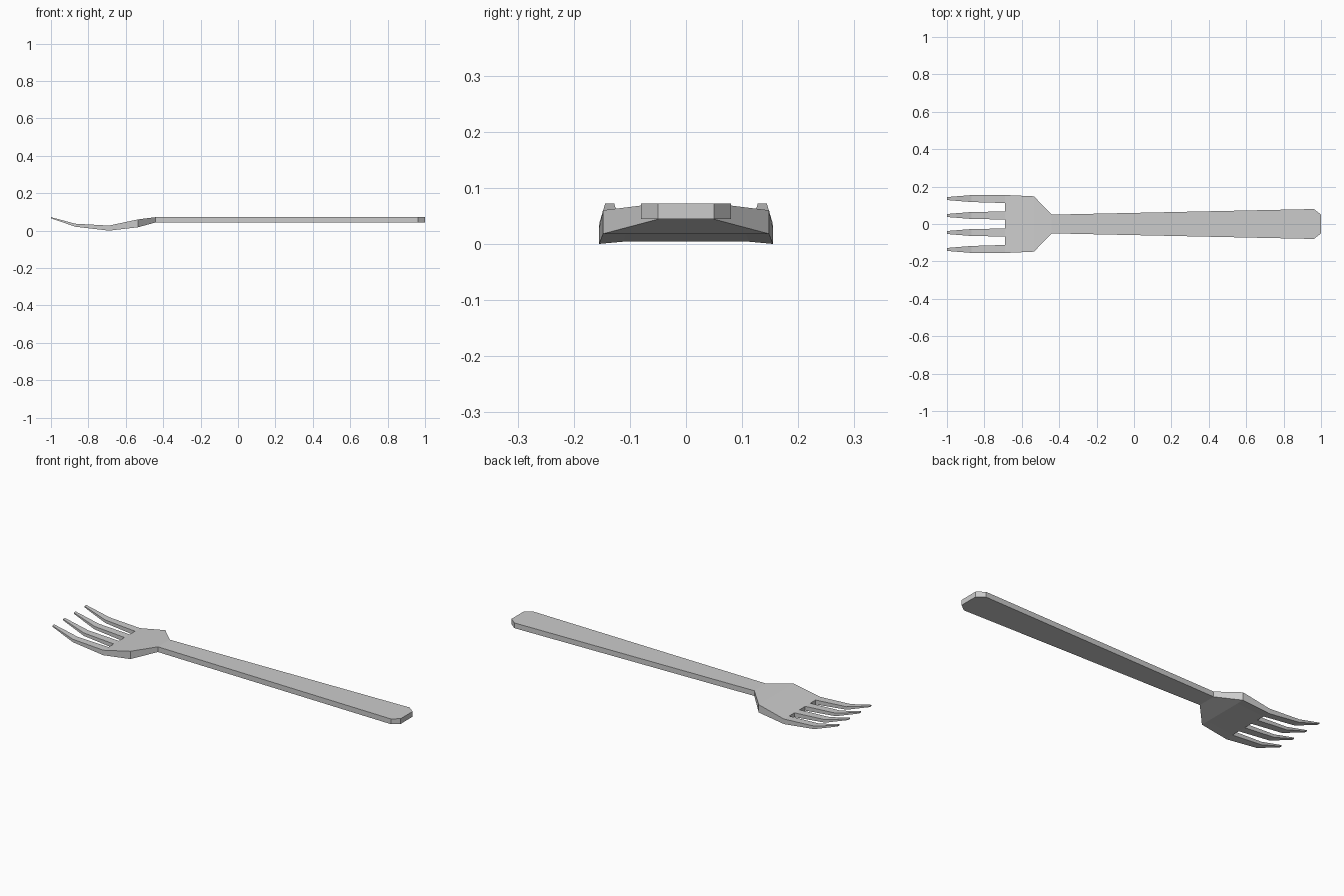
import bpy, bmesh

if "Cube" in bpy.data.objects:
    bpy.data.objects.remove(bpy.data.objects["Cube"])

# Lengthwise stations: x, underside z, top z, half width (body) or tine half width
HANDLE = [(1.0, .044, .072, .05), (.962, .044, .072, .08), (-.44, .044, .072, .05)]
HEAD = [(-.535, .018, .06, .148), (-.69, .004, .027, .155)]
TINES = [(-.87, .021, .037, .0185), (-1.0, .066, .0722, .008)]
TINE_EDGES = [-.155, -.112, -.067, -.024, .024, .067, .112, .155]
TINE_CENTRES = [-.136, -.0455, .0455, .136]

bm = bmesh.new()
rows = []
for x, zb, zt, hw in HANDLE + HEAD:
    rows.append((x, zb, zt, [e / .155 * hw for e in TINE_EDGES]))
for x, zb, zt, hw in TINES:
    rows.append((x, zb, zt, [c + s * hw for c in TINE_CENTRES for s in (-1, 1)]))

root = len(HANDLE) + len(HEAD) - 1
grid = []
for i, (x, zb, zt, ys) in enumerate(rows):
    row = []
    for j, y in enumerate(ys):
        # outer corners of the bowl dip down to the ground
        low = 0 if i == root and j in (0, 7) else zb
        row.append((bm.verts.new((x, y, low)), bm.verts.new((x, y, zt))))
    grid.append(row)


def solid(i, j):
    """True where the fork has material; slots separate the tines."""
    return 0 <= i < len(rows) - 1 and 0 <= j < 7 and (i < root or j % 2 == 0)


def wall(a, b):
    bm.faces.new((a[0], b[0], b[1], a[1]))


# Top, underside and every exposed wall of each cell
for i in range(len(rows) - 1):
    for j in range(7):
        if not solid(i, j):
            continue
        a, b, c, d = grid[i][j], grid[i][j + 1], grid[i + 1][j + 1], grid[i + 1][j]
        for side in (0, 1):
            bm.faces.new([v[side] for v in (a, b, c, d)])
        for p, q, n in ((a, b, (i - 1, j)), (b, c, (i, j + 1)),
                        (c, d, (i + 1, j)), (d, a, (i, j - 1))):
            if not solid(*n):
                wall(p, q)

bmesh.ops.recalc_face_normals(bm, faces=bm.faces[:])
# Merge flat strips on the handle into clean faces
bmesh.ops.dissolve_limit(bm, angle_limit=.002, verts=bm.verts[:], edges=bm.edges[:])
mesh = bpy.data.meshes.new("fork")
bm.to_mesh(mesh)
bm.free()
fork = bpy.data.objects.new("fork", mesh)
bpy.context.collection.objects.link(fork)
